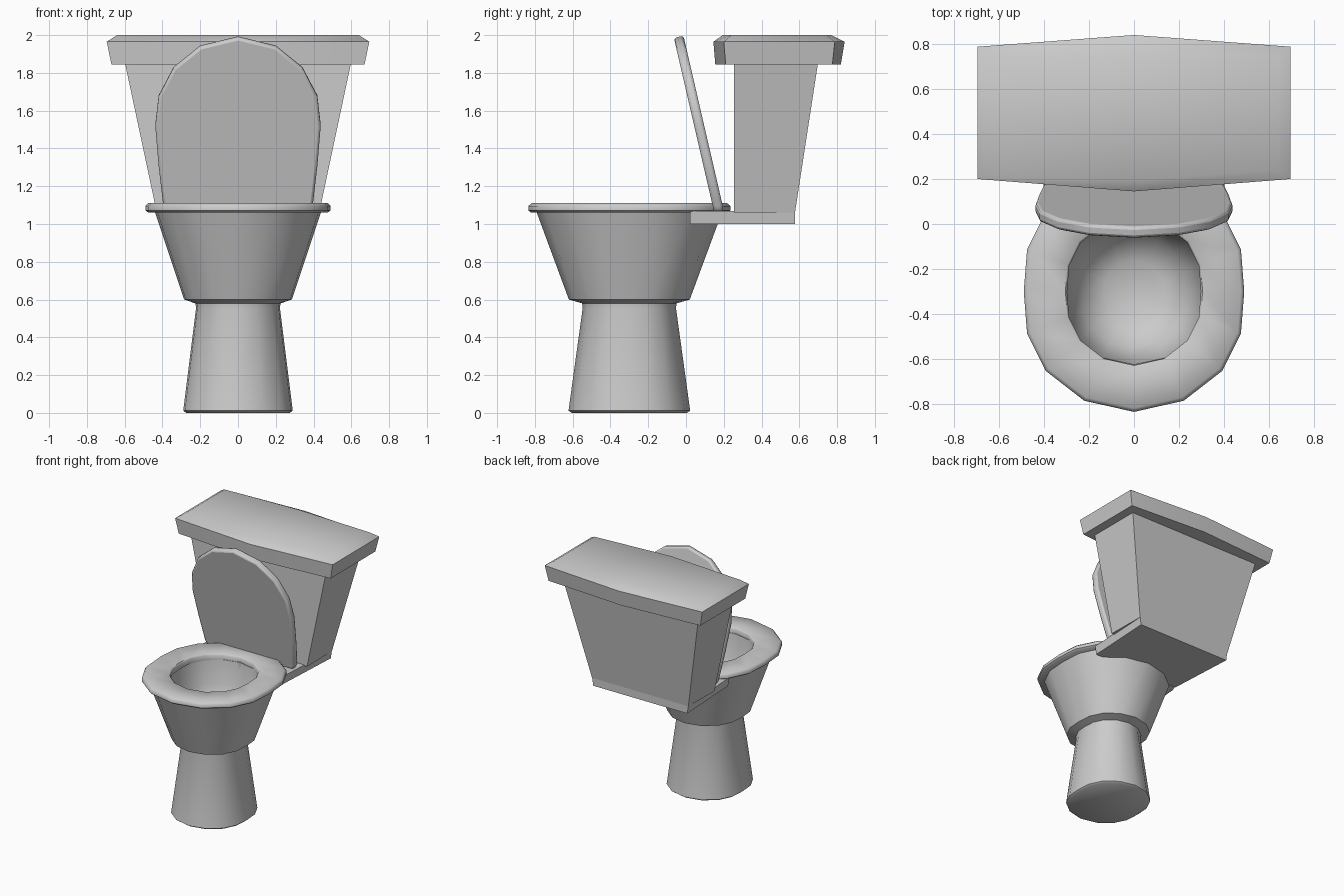
import bpy, bmesh, math
from mathutils import Matrix

if "Cube" in bpy.data.objects:
    bpy.data.objects.remove(bpy.data.objects["Cube"])


def loft(name, rings, caps=True, closed=False, angle=40, bevel=0, matrix=None):
    """Skin a list of equal-length point rings."""
    bm = bmesh.new()
    vr = [[bm.verts.new(p) for p in r] for r in rings]
    n = len(vr[0])
    pairs = list(zip(vr, vr[1:])) + ([(vr[-1], vr[0])] if closed else [])
    for a, b in pairs:
        for i in range(n):
            j = (i + 1) % n
            bm.faces.new((a[i], a[j], b[j], b[i]))
    if caps and not closed:
        bm.faces.new(vr[0])
        bm.faces.new(vr[-1])
    bmesh.ops.recalc_face_normals(bm, faces=bm.faces)
    me = bpy.data.meshes.new(name)
    bm.to_mesh(me)
    bm.free()
    ob = bpy.data.objects.new(name, me)
    bpy.context.collection.objects.link(ob)
    if matrix:
        ob.matrix_world = matrix
    if bevel:
        m = ob.modifiers.new("bevel", 'BEVEL')
        m.width, m.segments, m.limit_method = bevel, 2, 'ANGLE'
        m.angle_limit = math.radians(50)
    bpy.ops.object.select_all(action='DESELECT')
    ob.select_set(True)
    bpy.context.view_layer.objects.active = ob
    bpy.ops.object.shade_smooth_by_angle(angle=math.radians(angle))
    return ob


# 16-sided oval shared by seat and bowl (unit half sizes)
quarter = [(0, -1), (.45, -.908), (.80, -.66), (.97, -.35)]
half = quarter + [(1, 0)] + [(x, -y) for x, y in quarter[:0:-1]]
oval = half + [(0, 1)] + [(-x, y) for x, y in half[:0:-1]]


def oval_ring(rx, ry, z):
    return [(x * rx, y * ry - .30, z) for x, y in oval]


# Pedestal and bowl, with hollow interior
loft("bowl", [oval_ring(*r) for r in [
    (.275, .305, 0), (.29, .322, .012), (.222, .247, .555), (.225, .25, .58),
    (.285, .32, .60), (.44, .492, 1.065), (.31, .325, 1.065),
    (.285, .305, .88), (.23, .25, .74), (.13, .14, .67)]])

# Seat ring with rounded rim
loft("seat", [oval_ring(*r) for r in [
    (.30, .33, 1.06), (.475, .52, 1.06), (.49, .535, 1.072), (.49, .535, 1.095),
    (.475, .518, 1.11), (.305, .338, 1.11), (.297, .328, 1.10)]],
    closed=True, angle=50)

# Raised lid, leaning back from the hinge
side = [(.375, 0), (.395, .03), (.42, .25), (.438, .47), (.42, .63), (.34, .785), (.20, .90)]
egg = side + [(0, .95)] + [(-x, t) for x, t in side[::-1]]
loft("lid", [[(x, y, t) for x, t in egg] for y in (-.026, .026)], bevel=.014,
     matrix=Matrix.Translation((0, .175, 1.065)) @ Matrix.Rotation(math.radians(13), 4, 'X'), angle=50)


def rect(hx_front, hx_back, y0, y1, z):
    return [(-hx_front, y0, z), (hx_front, y0, z), (hx_back, y1, z), (-hx_back, y1, z)]


# Shelf under the tank and tapered tank body
loft("tank_shelf", [rect(.385, .415, .02, .577, 1.0), rect(.395, .425, .02, .577, 1.068)], angle=30)
loft("tank", [rect(.43, .425, .255, .577, 1.06), rect(.60, .60, .255, .70, 1.86)], angle=30)


# Tank cover: six-sided slab with sloped top edge
def hexa(hx, y0, y1, m0, m1, z):
    return [(-hx, y0, z), (0, m0, z), (hx, y0, z), (hx, y1, z), (0, m1, z), (-hx, y1, z)]


loft("tank_cover", [hexa(.67, .21, .775, .155, .82, 1.845),
                    hexa(.695, .20, .788, .145, .84, 1.965),
                    hexa(.64, .24, .745, .195, .77, 2.0)], angle=55)
